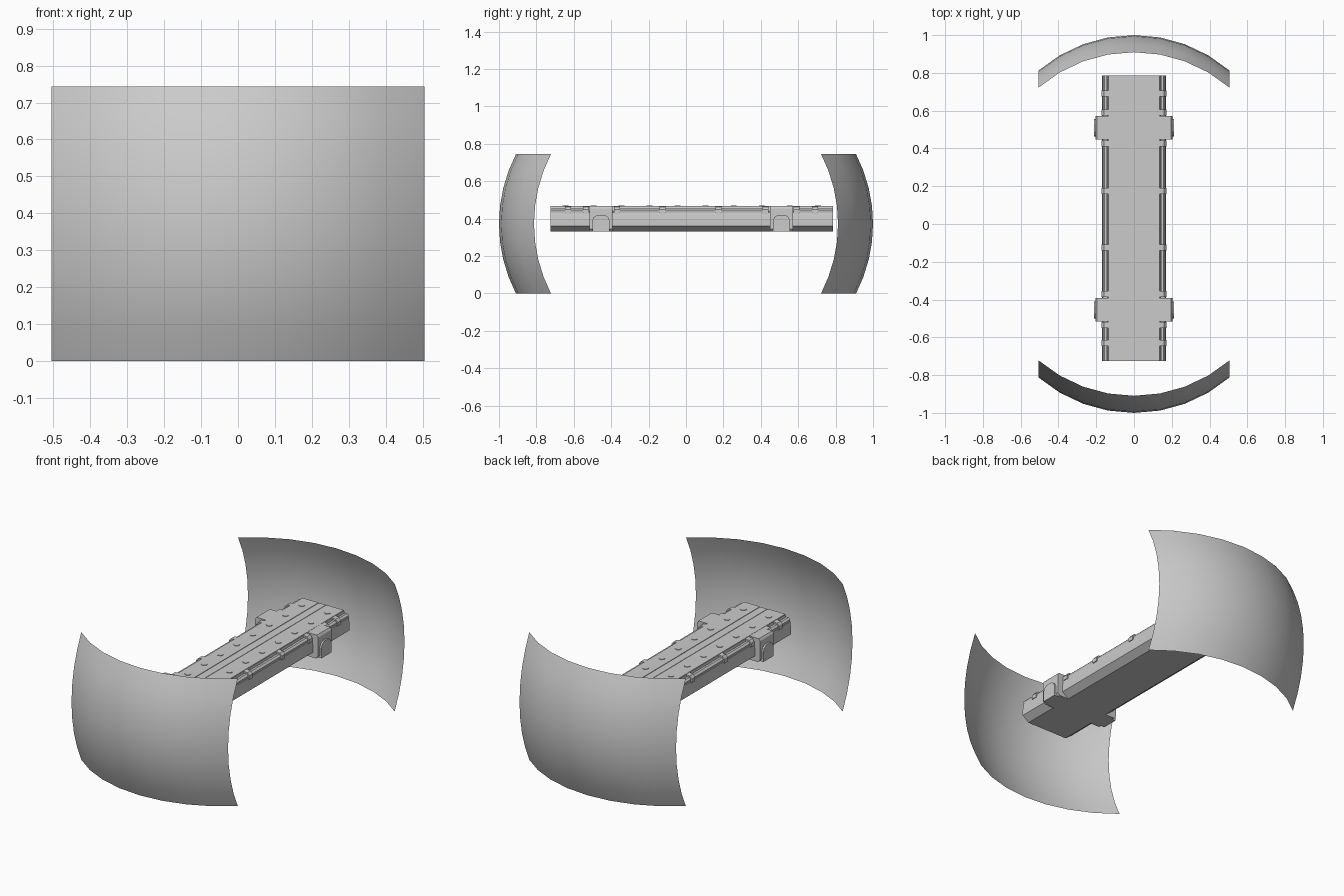
import bpy, bmesh, math

if "Cube" in bpy.data.objects:
    bpy.data.objects.remove(bpy.data.objects["Cube"])

Y0, Y1 = -0.725, 0.785          # ends of the central bar
CLAMPS = (-0.455, 0.51)


def make(name, bm, smooth=False):
    bmesh.ops.recalc_face_normals(bm, faces=bm.faces)
    me = bpy.data.meshes.new(name)
    bm.to_mesh(me)
    bm.free()
    ob = bpy.data.objects.new(name, me)
    bpy.context.collection.objects.link(ob)
    for p in me.polygons:
        p.use_smooth = smooth
    return ob


def prism(bm, pts, a, b, axis):
    """Extrude a closed profile from a to b along axis 'x', 'y' or 'z'."""
    place = {'x': lambda u, v, t: (t, u, v),
             'y': lambda u, v, t: (u, t, v),
             'z': lambda u, v, t: (u, v, t)}[axis]
    lo = [bm.verts.new(place(u, v, a)) for u, v in pts]
    hi = [bm.verts.new(place(u, v, b)) for u, v in pts]
    bm.faces.new(lo)
    bm.faces.new(hi)
    for i in range(len(pts)):
        j = (i + 1) % len(pts)
        bm.faces.new((lo[i], lo[j], hi[j], hi[i]))


def rect(u0, u1, v0, v1):
    return [(u0, v0), (u1, v0), (u1, v1), (u0, v1)]


def mirror_x(ob):
    ob.modifiers.new("mirror", 'MIRROR').use_axis[0] = True


# Curved end shields: a shallow arc in plan swept along an arc in height
def shield(name, side):
    bm = bmesh.new()
    n, rx, rz, hx, hz = 8, 0.775, 0.81, 0.505, 0.372
    ax, az = math.asin(hx / rx), math.asin(hz / rz)
    grid = []
    for i in range(n + 1):
        s = az * (2 * i / n - 1)
        row = []
        for j in range(n + 1):
            t = ax * (2 * j / n - 1)
            y = 1 - rx * (1 - math.cos(t)) - rz * (1 - math.cos(s))
            row.append(bm.verts.new((rx * math.sin(t), side * y, hz + rz * math.sin(s))))
        grid.append(row)
    for i in range(n):
        for j in range(n):
            bm.faces.new((grid[i][j], grid[i][j + 1], grid[i + 1][j + 1], grid[i + 1][j]))
    return make(name, bm, True)


shield("front_shield", -1)
shield("back_shield", 1)

# Central bar: chamfered section with a side ledge under the top deck
half = [(0.13, 0.33), (0.17, 0.36), (0.17, 0.395), (0.165, 0.432),
        (0.14, 0.44), (0.135, 0.465)]
bm = bmesh.new()
prism(bm, half + [(-x, z) for x, z in reversed(half)], Y0, Y1, 'y')
make("central_bar", bm)

# Deck panels: thin plates leaving a narrow channel beside the centre strip
bm = bmesh.new()
prism(bm, rect(0.03, 0.133, Y0, Y1), 0.465, 0.468, 'z')
mirror_x(make("deck_plate", bm))
bm = bmesh.new()
prism(bm, rect(-0.018, 0.018, Y0, Y1), 0.465, 0.467, 'z')
make("centre_strip", bm)

# Deck studs: low octagons in a row on each side
bm = bmesh.new()
for k in range(10):
    cy = Y0 + 0.08 + k * (Y1 - Y0 - 0.16) / 9
    octo = [(0.082 + 0.017 * math.cos(math.radians(45 * a + 22.5)),
             cy + 0.017 * math.sin(math.radians(45 * a + 22.5))) for a in range(8)]
    prism(bm, octo, 0.468, 0.471, 'z')
mirror_x(make("deck_studs", bm))

# Edge rails along the shoulder, broken at the clamps
bm = bmesh.new()
rail = [(0.142, 0.437), (0.162, 0.432), (0.165, 0.445), (0.155, 0.455), (0.142, 0.455)]
for a, b in ((Y0, -0.535), (-0.38, 0.435), (0.59, Y1)):
    prism(bm, rail, a, b, 'y')
mirror_x(make("edge_rails", bm))

# Small brackets holding the rails
bm = bmesh.new()
bracket = [(0.133, 0.43), (0.171, 0.425), (0.171, 0.448), (0.158, 0.463), (0.133, 0.466)]
for cy in (-0.63, -0.535, -0.37, -0.125, 0.175, 0.425, 0.59, 0.69):
    prism(bm, bracket, cy - 0.016, cy + 0.016, 'y')
mirror_x(make("rail_brackets", bm))

# Clamp blocks with arched pads on their outer faces
blocks, pads = bmesh.new(), bmesh.new()
for cy in CLAMPS:
    prism(blocks, [(0.10, 0.33), (0.19, 0.33), (0.203, 0.345), (0.203, 0.455),
                   (0.195, 0.467), (0.10, 0.467)], cy - 0.062, cy + 0.062, 'y')
    arch = [(cy - 0.046, 0.33), (cy + 0.046, 0.33), (cy + 0.046, 0.39), (cy + 0.038, 0.408),
            (cy + 0.02, 0.42), (cy - 0.02, 0.42), (cy - 0.038, 0.408), (cy - 0.046, 0.39)]
    prism(pads, arch, 0.18, 0.213, 'x')
mirror_x(make("clamp_blocks", blocks))
mirror_x(make("clamp_pads", pads))
